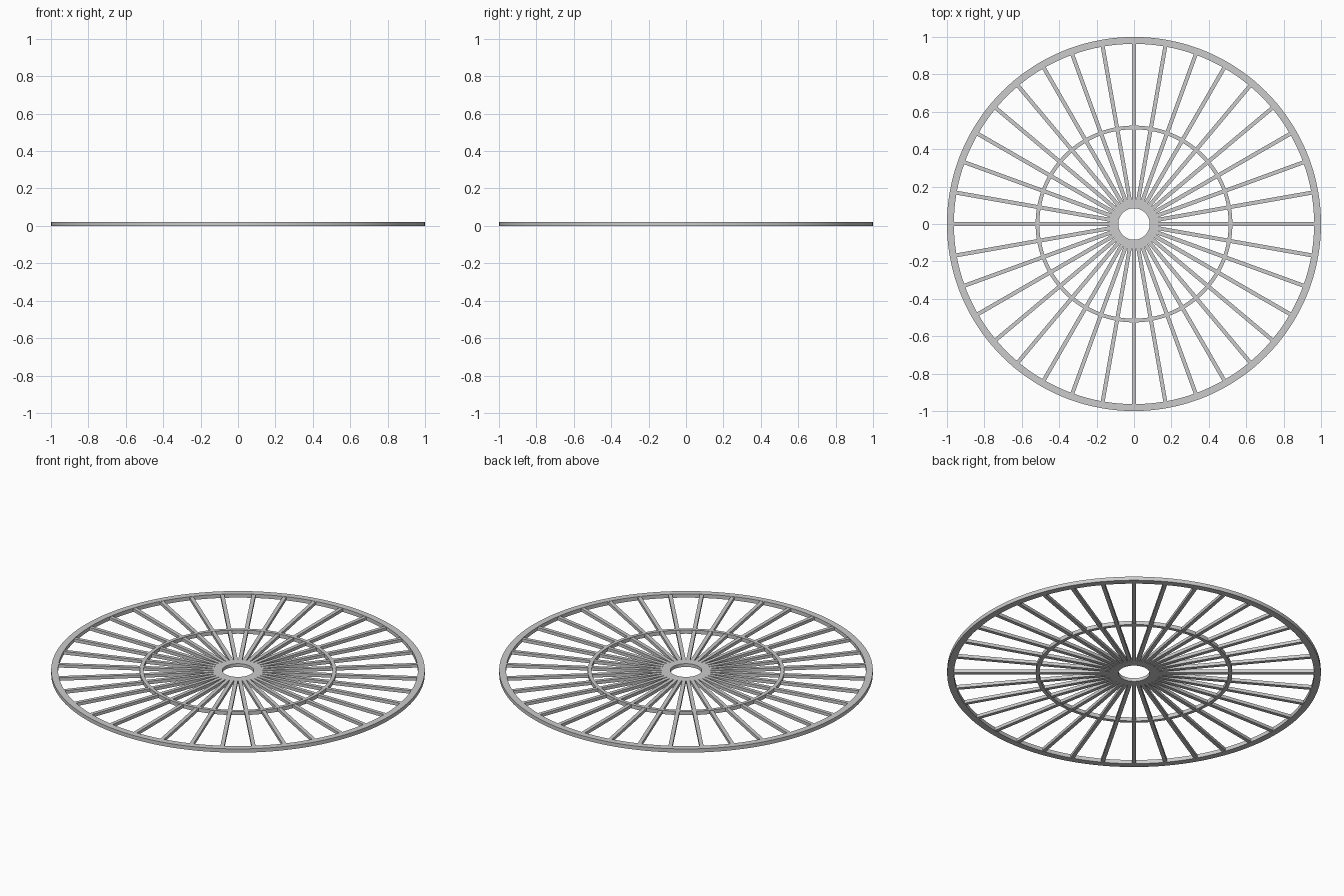
import bpy, bmesh
from math import cos, sin, pi
from mathutils import Matrix

if "Cube" in bpy.data.objects:
    bpy.data.objects.remove(bpy.data.objects["Cube"])

H = 0.022      # overall thickness
SPOKES = 36


def finish(name, bm):
    bmesh.ops.recalc_face_normals(bm, faces=bm.faces[:])
    me = bpy.data.meshes.new(name)
    bm.to_mesh(me)
    bm.free()
    ob = bpy.data.objects.new(name, me)
    bpy.context.collection.objects.link(ob)
    return ob


def ring(name, r_in, r_out, z0, z1, n=144):
    """Flat ring with a rectangular section swept round z."""
    bm = bmesh.new()
    section = [(r_in, z0), (r_out, z0), (r_out, z1), (r_in, z1)]
    loops = [[bm.verts.new((r * cos(2 * pi * i / n), r * sin(2 * pi * i / n), z))
              for r, z in section] for i in range(n)]
    for i in range(n):
        a, b = loops[i], loops[(i + 1) % n]
        for k in range(4):
            m = (k + 1) % 4
            bm.faces.new((a[k], b[k], b[m], a[m]))
    ob = finish(name, bm)
    bpy.ops.object.select_all(action='DESELECT')
    ob.select_set(True)
    bpy.context.view_layer.objects.active = ob
    bpy.ops.object.shade_smooth_by_angle()


# Rings
ring("outer_rim", 0.963, 1.0, 0, H)
ring("middle_ring", 0.506, 0.526, 0, H)
ring("hub", 0.084, 0.132, 0.001, H - 0.002)

# Radial spokes running from hub to rim
bm = bmesh.new()
r0, r1, width = 0.10, 0.975, 0.021
for i in range(SPOKES):
    m = (Matrix.Rotation(2 * pi * i / SPOKES, 4, 'Z')
         @ Matrix.Translation(((r0 + r1) / 2, 0, H / 2))
         @ Matrix.Diagonal((r1 - r0, width, H - 0.004, 1)))
    bmesh.ops.create_cube(bm, size=1, matrix=m)
finish("spokes", bm)
